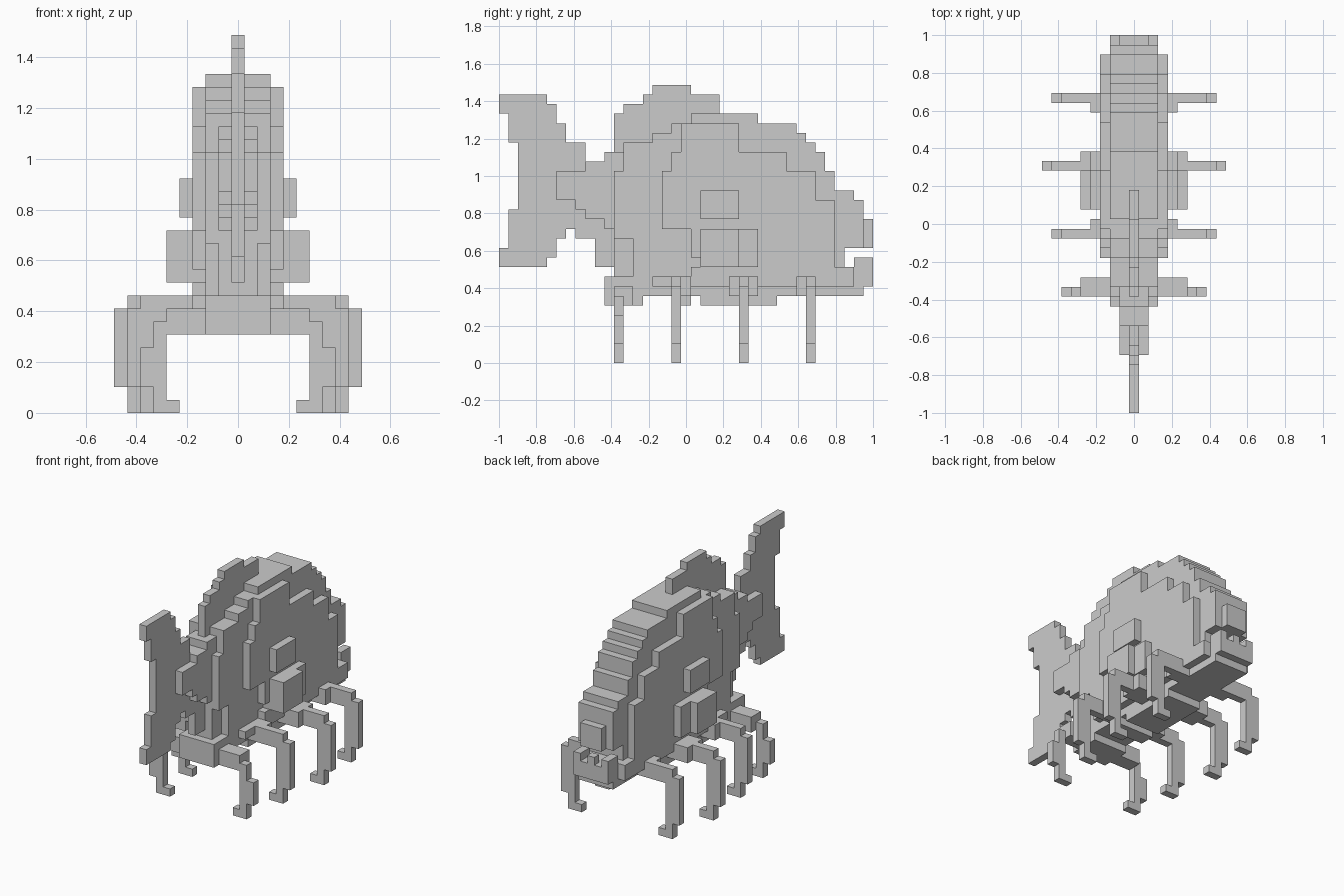
import bpy, bmesh
from mathutils import Vector

if "Cube" in bpy.data.objects:
    bpy.data.objects.remove(bpy.data.objects["Cube"])

U = 2 / 39          # block size: the model is 39 blocks long
parts = {}          # part name -> set of filled blocks (x, y, z)


def block(name, x, y, z):
    """Fill blocks x[0]..x[1] from the centre (mirrored), y and z as edge positions."""
    cells = parts.setdefault(name, set())
    for i in range(x[0], x[1] + 1):
        for j in range(*y):
            for k in range(*z):
                cells.update({(i, j, k), (-i, j, k)})


def slab(name, half, columns):
    """Stepped side profile: columns of (y start, y end, z bottom, z top)."""
    for y0, y1, z0, z1 in columns:
        block(name, (0, half), (y0, y1), (z0, z1))


# tail fin, one block thick
slab("tail_fin", 0, [(0, 1, 10, 12), (0, 1, 26, 28), (1, 2, 10, 16), (1, 2, 23, 28),
                     (2, 5, 10, 28), (5, 6, 11, 27), (6, 7, 13, 25), (7, 8, 14, 23),
                     (8, 9, 13, 23), (9, 10, 13, 21), (10, 12, 10, 21)])
# dorsal fin
slab("dorsal_fin", 0, [(12, 13, 22, 26), (13, 15, 22, 27), (15, 16, 23, 28),
                       (16, 20, 24, 29), (20, 23, 26, 28)])
# tail root, three blocks thick
slab("tail_root", 1, [(6, 8, 17, 20), (8, 9, 16, 20), (9, 11, 15, 21),
                      (11, 12, 14, 22), (12, 14, 9, 22)])
# main body, five blocks thick
slab("body", 2, [(12, 13, 13, 20), (13, 14, 13, 23), (11, 14, 6, 9), (14, 15, 6, 23),
                 (15, 16, 7, 23), (16, 18, 7, 24), (18, 20, 6, 25), (20, 21, 7, 26),
                 (21, 27, 6, 26), (27, 29, 6, 25), (29, 31, 7, 25), (31, 32, 7, 24),
                 (32, 33, 7, 23), (33, 34, 7, 22), (34, 35, 7, 20), (35, 36, 7, 18)])
# bulging flanks, seven blocks thick
slab("flanks", 3, [(17, 18, 14, 20), (18, 19, 14, 22), (19, 20, 14, 25), (20, 21, 11, 25),
                   (21, 25, 10, 25), (25, 30, 10, 22), (30, 33, 10, 20), (33, 35, 11, 17)])
# belly plate
slab("belly", 3, [(16, 20, 8, 9), (20, 31, 8, 10), (31, 35, 8, 11)])
# snout, lower jaw and teeth
slab("snout", 2, [(36, 37, 12, 18), (37, 38, 12, 17)])
block("snout", (0, 1), (38, 39), (12, 15))
slab("lower_jaw", 2, [(36, 38, 7, 10), (38, 39, 8, 10)])
block("lower_jaw", (0, 3), (35, 37), (8, 10))
block("teeth", (2, 2), (37, 38), (10, 11))
block("teeth", (0, 0), (38, 39), (10, 11))
block("teeth", (2, 2), (38, 39), (10, 11))
# raised side panels
block("upper_side_panel", (4, 4), (21, 25), (15, 18))
block("lower_side_panel", (4, 5), (21, 25), (10, 14))
block("lower_side_panel", (4, 4), (25, 27), (10, 14))


# legs: arm, knee column, ankle and inward foot
def leg(name, y, reach, hip, hip_x, top):
    block(name, (3, hip_x), hip, (top - 2, top))
    block(name, (3, reach - 1), (y, y + 1), (top - 2, top))
    block(name, (reach - 1, reach), (y, y + 1), (2, top - 1))
    block(name, (reach - 1, reach - 1), (y, y + 1), (0, 2))
    block(name, (reach - 2, reach - 2), (y, y + 1), (0, 1))


leg("second_legs", 18, 8, (18, 20), 4, 9)
leg("third_legs", 25, 9, (24, 27), 5, 9)
leg("rear_legs", 32, 8, (31, 33), 4, 9)
block("front_legs", (3, 5), (12, 14), (6, 8))
block("front_legs", (6, 6), (12, 13), (5, 7))
block("front_legs", (6, 7), (12, 13), (2, 5))
block("front_legs", (6, 6), (12, 13), (0, 2))
block("front_legs", (5, 5), (12, 13), (0, 1))

# skin each part with only its outward-facing block sides
filled = set().union(*parts.values())
for name, cells in parts.items():
    bm = bmesh.new()
    for c in sorted(cells):
        for axis in range(3):
            for s in (-1, 1):
                near = list(c)
                near[axis] += s
                if tuple(near) in filled:
                    continue
                n, a, b = (Vector([float(q == (axis + d) % 3) for q in range(3)])
                           for d in range(3))
                mid = Vector((c[0], c[1] - 19, c[2] + 0.5)) + n * s * 0.5
                ring = [mid + (a * p + b * q) / 2
                        for p, q in ((-1, -1), (1, -1), (1, 1), (-1, 1))]
                bm.faces.new([bm.verts.new(v * U) for v in ring[::s]])
    bmesh.ops.remove_doubles(bm, verts=bm.verts, dist=U * 0.01)
    bmesh.ops.dissolve_limit(bm, angle_limit=0.01, verts=bm.verts, edges=bm.edges)
    mesh = bpy.data.meshes.new(name)
    bm.to_mesh(mesh)
    bm.free()
    bpy.context.collection.objects.link(bpy.data.objects.new(name, mesh))
